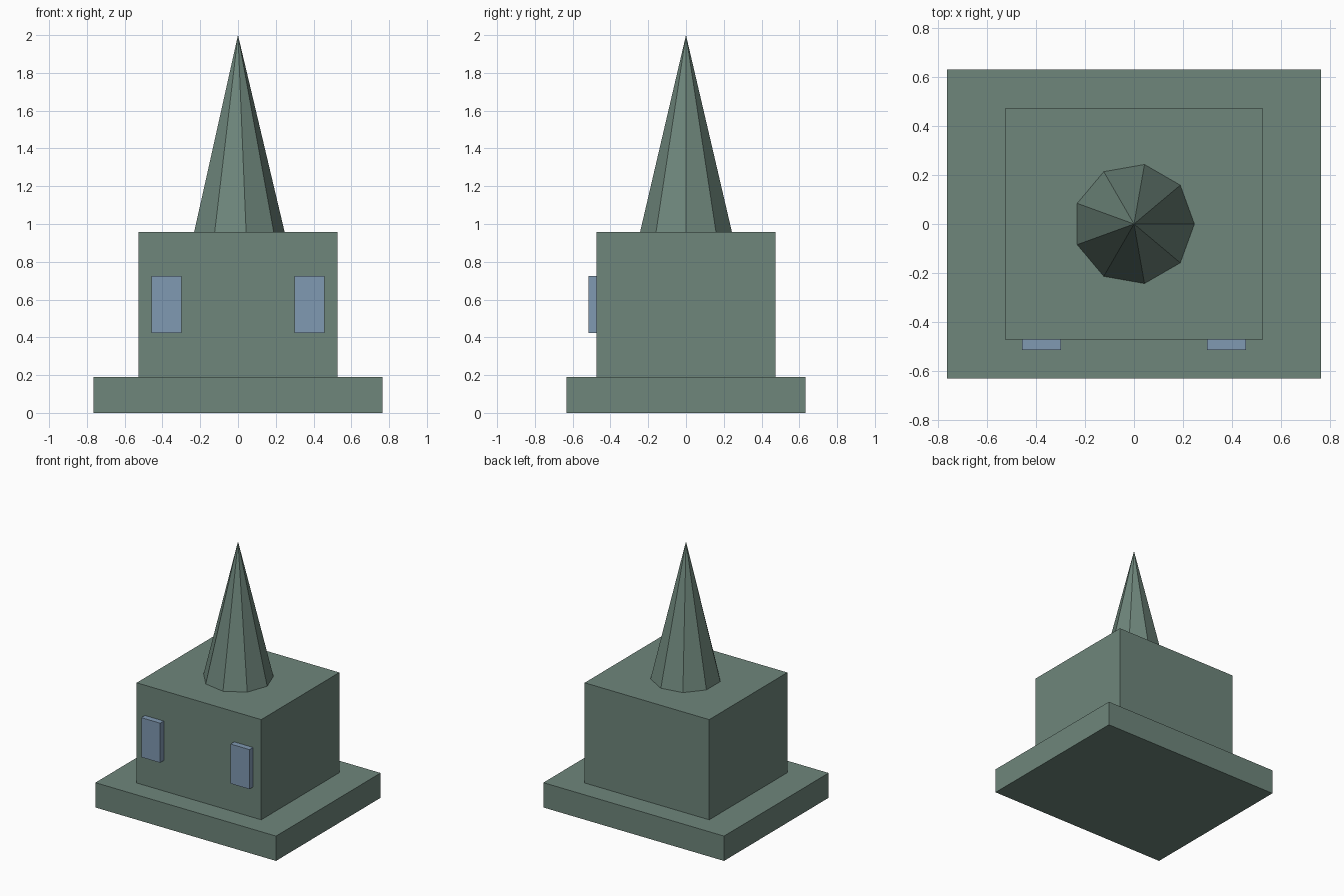
import bpy
from math import radians

old = bpy.data.objects.get("Cube")
if old:
    bpy.data.objects.remove(old, do_unlink=True)


def make_material(name, rgb):
    mat = bpy.data.materials.new(name)
    mat.use_nodes = True
    colour = (*rgb, 1.0)
    mat.diffuse_color = colour
    mat.node_tree.nodes["Principled BSDF"].inputs["Base Color"].default_value = colour
    return mat


def box(name, size, centre, mat):
    bpy.ops.mesh.primitive_cube_add(size=1, location=centre)
    obj = bpy.context.object
    obj.name = name
    obj.scale = size
    bpy.ops.object.transform_apply(location=False, rotation=False, scale=True)
    obj.data.materials.append(mat)
    return obj


stone = make_material("grey_green", (0.156, 0.238, 0.198))
glass = make_material("pale_blue", (0.216, 0.319, 0.445))

BASE_TOP, WALL_TOP, TIP = 0.19, 0.957, 2.0

# Plinth and main block
box("base_slab", (1.53, 1.265, BASE_TOP), (0, 0, BASE_TOP / 2), stone)
box("main_block", (1.055, 0.945, WALL_TOP - BASE_TOP),
    (0, 0, (WALL_TOP + BASE_TOP) / 2), stone)

# Nine-sided spire with one corner towards +x
bpy.ops.mesh.primitive_cone_add(
    vertices=9, radius1=0.247, radius2=0, depth=TIP - WALL_TOP,
    location=(0, 0, (TIP + WALL_TOP) / 2), rotation=(0, 0, radians(-90)))
spire = bpy.context.object
spire.name = "spire"
spire.data.materials.append(stone)

# Raised front windows
for side, sign in (("left", 1), ("right", -1)):
    box(side + "_window", (0.16, 0.06, 0.303), (sign * 0.378, -0.486, 0.574), glass)
